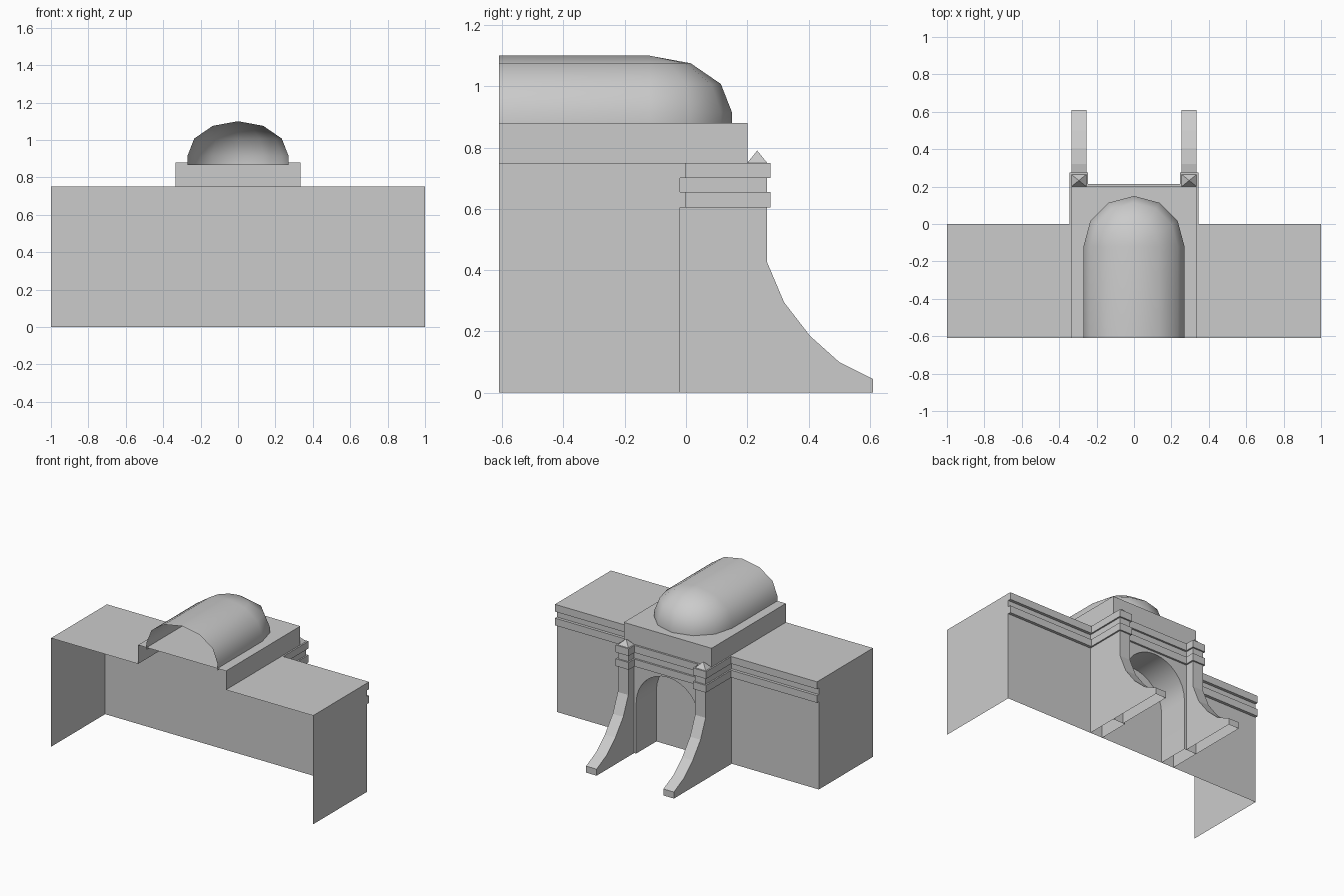
import bpy, bmesh, math

if "Cube" in bpy.data.objects:
    bpy.data.objects.remove(bpy.data.objects["Cube"])

FRONT, WALL, PORCH = -0.61, -0.02, 0.20     # y of open front, rear wall, porch face
HW, ROOF, BLOCK = 0.335, 0.75, 0.88         # porch half width, wing roof, attic top


def make(name, faces, mirror=False, smooth=False):
    """Build an open shell from a list of polygons, welded together."""
    bm = bmesh.new()
    for f in faces:
        bm.faces.new([bm.verts.new(p) for p in f])
    bmesh.ops.remove_doubles(bm, verts=bm.verts, dist=1e-5)
    bmesh.ops.recalc_face_normals(bm, faces=bm.faces)
    me = bpy.data.meshes.new(name)
    bm.to_mesh(me)
    bm.free()
    ob = bpy.data.objects.new(name, me)
    bpy.context.collection.objects.link(ob)
    if mirror:
        ob.modifiers.new("mirror", 'MIRROR').use_axis[0] = True
    if smooth:
        bpy.ops.object.select_all(action='DESELECT')
        ob.select_set(True)
        bpy.context.view_layer.objects.active = ob
        bpy.ops.object.shade_smooth_by_angle(angle=math.radians(40))
    return ob


def strip(a, b):
    """Quads joining two point rows of equal length."""
    return [[a[i], a[i + 1], b[i + 1], b[i]] for i in range(len(a) - 1)]


def side(x, y0, y1, z0, z1):
    return [(x, y0, z0), (x, y1, z0), (x, y1, z1), (x, y0, z1)]


# Side wings: roof, end wall and rear wall, open at front and bottom
make("wing", [
    [(HW, FRONT, ROOF), (1, FRONT, ROOF), (1, WALL, ROOF), (HW, WALL, ROOF)],
    side(1, FRONT, WALL, 0, ROOF),
    [(1, WALL, 0), (HW, WALL, 0), (HW, WALL, ROOF), (1, WALL, ROOF)],
    [(HW, WALL, 0), (0, WALL, 0), (0, WALL, ROOF), (HW, WALL, ROOF)],
], mirror=True)

# Porch face with arched niche
R, SPRING = 0.24, 0.35
arch = [(R, 0)] + [(R * math.cos(math.pi * i / 16), SPRING + R * math.sin(math.pi * i / 16))
                   for i in range(17)] + [(-R, 0)]
outline = arch + [(-HW, 0), (-HW, BLOCK), (HW, BLOCK), (HW, 0)]
make("porch_face", [[(x, PORCH, z) for x, z in outline]])
make("niche_vault", strip([(x, PORCH, z) for x, z in arch],
                          [(x, WALL, z) for x, z in arch]), smooth=True)

# Porch sides and raised attic block
make("porch_side", [side(HW, WALL, PORCH, 0, ROOF)], mirror=True)
make("attic_block", [side(s * HW, FRONT, PORCH, ROOF, BLOCK) for s in (1, -1)] +
     [[(-HW, FRONT, BLOCK), (HW, FRONT, BLOCK), (HW, PORCH, BLOCK), (-HW, PORCH, BLOCK)]])

# Flared buttresses, open underneath
BX0, BX1, BY = 0.255, HW, 0.265
flare = [(PORCH, ROOF), (BY, ROOF), (BY, 0.425), (0.32, 0.295), (0.405, 0.185),
         (0.50, 0.10), (0.61, 0.045), (0.61, 0)]
inner = [(BX0, y, z) for y, z in flare]
outer = [(BX1, y, z) for y, z in flare]
make("buttress", strip(inner, outer)[1:] + [inner + [(BX0, PORCH, 0)],
                                            outer + [(BX1, PORCH, 0)]], mirror=True)

# Pyramid caps on the buttresses
base = [(BX0, PORCH, ROOF), (BX1, PORCH, ROOF), (BX1, BY, ROOF), (BX0, BY, ROOF)]
apex = ((BX0 + BX1) / 2, (PORCH + BY) / 2, 0.79)
make("pyramid_cap", [[base[i], base[(i + 1) % 4], apex] for i in range(4)], mirror=True)

# Two cornice bands following the wing, porch and buttress heads
wall_path = [(1, WALL), (HW, WALL), (HW, BY), (BX0, BY), (BX0, PORCH), (0, PORCH)]
band_path = [(1, 0), (0.345, 0), (0.345, 0.275), (0.245, 0.275), (0.245, 0.213), (0, 0.213)]
for name, z0, z1 in (("upper_cornice", 0.70, 0.75), ("lower_cornice", 0.605, 0.655)):
    rows = [[(x, y, z) for x, y in path] for path, z in
            ((wall_path, z0), (band_path, z0), (band_path, z1), (wall_path, z1))]
    faces = [q for a, b in zip(rows, rows[1:]) for q in strip(a, b)]
    make(name, faces + [side(1, WALL, 0, z0, z1)], mirror=True)

# Vaulted roof with a rounded rear end and a short upright skirt
DR, DY, DZ, DH = 0.27, -0.12, 0.915, 0.185


def ring(s, z):
    arc = [(s * math.cos(math.pi * i / 6), DY + s * math.sin(math.pi * i / 6), z) for i in range(7)]
    return [(s, FRONT, z)] + arc + [(-s, FRONT, z)]


rings = [ring(DR, 0.865)] + [ring(DR * math.cos(math.pi * k / 6), DZ + DH * math.sin(math.pi * k / 6))
                             for k in range(4)]
make("vaulted_dome", [q for a, b in zip(rings, rings[1:]) for q in strip(a, b)], smooth=True)
